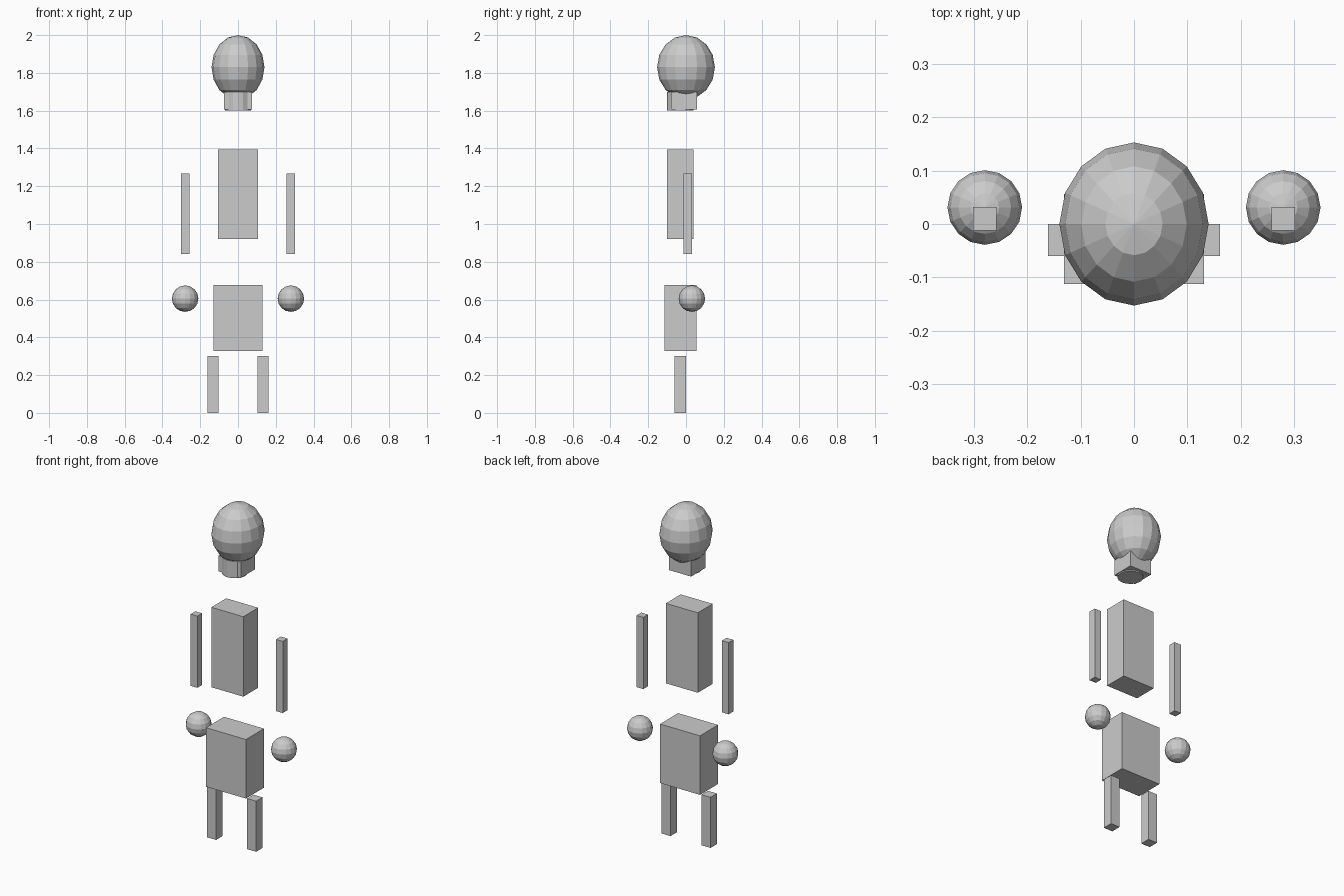
import bpy

if "Cube" in bpy.data.objects:
    bpy.data.objects.remove(bpy.data.objects["Cube"])


def box(name, x, y, z):
    """Axis-aligned block given as (min, max) ranges."""
    bpy.ops.mesh.primitive_cube_add(size=1, location=[(a + b) / 2 for a, b in (x, y, z)])
    ob = bpy.context.object
    ob.name = name
    ob.scale = [b - a for a, b in (x, y, z)]
    bpy.ops.object.transform_apply(location=False, rotation=False, scale=True)
    return ob


def ball(name, centre, radii):
    """Faceted low-poly ellipsoid."""
    bpy.ops.mesh.primitive_uv_sphere_add(segments=16, ring_count=8, radius=1, location=centre)
    ob = bpy.context.object
    ob.name = name
    ob.scale = radii
    bpy.ops.object.transform_apply(location=False, rotation=False, scale=True)
    return ob


# Head and neck
ball("head", (0, 0, 1.83), (0.14, 0.153, 0.17))
box("neck_block", (-0.073, 0.073), (-0.078, 0.057), (1.607, 1.70))
bpy.ops.mesh.primitive_cylinder_add(vertices=16, radius=0.07, depth=0.10, location=(0, -0.03, 1.65))
bpy.context.object.name = "throat"

# Torso and pelvis
box("torso", (-0.105, 0.105), (-0.10, 0.039), (0.92, 1.394))
box("pelvis", (-0.131, 0.131), (-0.113, 0.056), (0.328, 0.678))

# Floating limbs on both sides
for side, s in (("left", 1), ("right", -1)):
    def span(a, b):
        return tuple(sorted((s * a, s * b)))
    box(side + "_arm", span(0.258, 0.302), (-0.012, 0.032), (0.842, 1.267))
    ball(side + "_hand", (s * 0.28, 0.031, 0.605), (0.07, 0.07, 0.07))
    box(side + "_leg", span(0.102, 0.161), (-0.06, 0.0), (0.0, 0.30))
